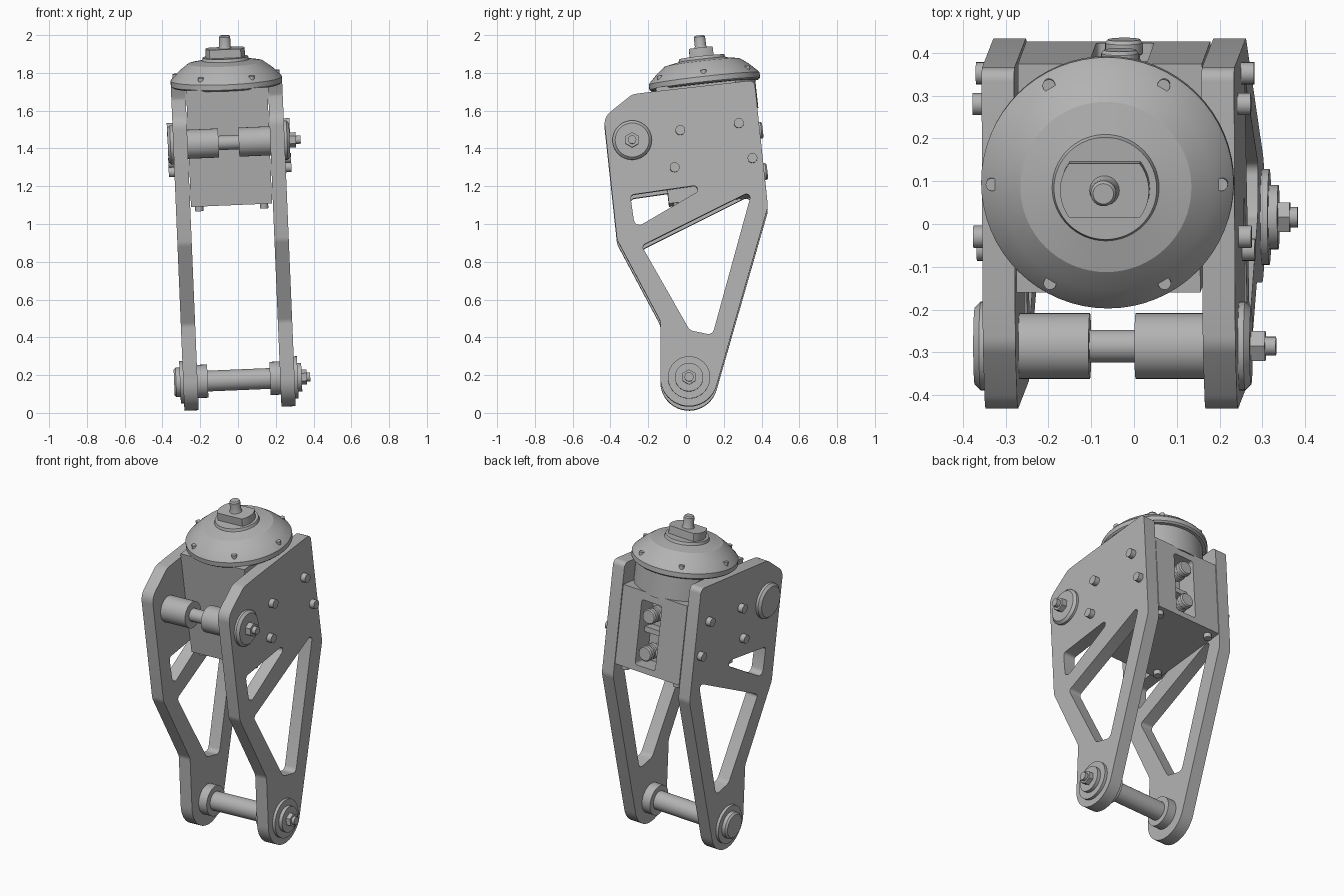
import bpy, bmesh
from math import radians, sin, cos, pi, tan, atan2
from mathutils import Matrix, Vector

if "Cube" in bpy.data.objects:
    bpy.data.objects.remove(bpy.data.objects["Cube"], do_unlink=True)

grey = bpy.data.materials.new("machined grey")
grey.use_nodes = True
grey.diffuse_color = (0.45, 0.45, 0.45, 1)
grey.node_tree.nodes["Principled BSDF"].inputs["Base Color"].default_value = grey.diffuse_color

# Frames: whole leg leans sideways, actuator also leans forward
LEG = Matrix.Rotation(radians(-2.4), 4, 'Y') @ Matrix.Translation((0.012, 0, 0))
MOTOR = LEG @ Matrix.Translation((0, 0.1, 1.735)) @ Matrix.Rotation(radians(6.4), 4, 'X')
ALONG_X = Matrix.Rotation(pi / 2, 4, 'Y')


def finish(obj):
    obj.data.materials.clear()
    obj.data.materials.append(grey)
    bpy.ops.object.select_all(action='DESELECT')
    obj.select_set(True)
    bpy.context.view_layer.objects.active = obj
    bpy.ops.object.shade_smooth_by_angle(angle=radians(25))
    return obj


def add_mesh(name, bm, matrix):
    bmesh.ops.recalc_face_normals(bm, faces=bm.faces)
    mesh = bpy.data.meshes.new(name)
    bm.to_mesh(mesh)
    bm.free()
    obj = bpy.data.objects.new(name, mesh)
    bpy.context.collection.objects.link(obj)
    obj.matrix_world = matrix
    return finish(obj)


def lathe(name, profile, matrix, sides=40):
    """Closed solid of revolution about z from (radius, height) pairs."""
    bm = bmesh.new()
    rings = [[bm.verts.new((r * cos(2 * pi * i / sides), r * sin(2 * pi * i / sides), h))
              for i in range(sides)] for r, h in profile]
    for a, b in zip(rings, rings[1:]):
        for i in range(sides):
            j = (i + 1) % sides
            bm.faces.new((a[i], a[j], b[j], b[i]))
    bm.faces.new(rings[0])
    bm.faces.new(rings[-1])
    return add_mesh(name, bm, matrix)


def rod(name, r, a, b, matrix, sides=32):
    return lathe(name, [(r, a), (r, b)], matrix, sides)


def prism(name, points, low, high, matrix):
    bm = bmesh.new()
    base = bm.faces.new([bm.verts.new((x, y, low)) for x, y in points])
    new = bmesh.ops.extrude_face_region(bm, geom=[base])["geom"]
    bmesh.ops.translate(bm, vec=(0, 0, high - low),
                        verts=[v for v in new if isinstance(v, bmesh.types.BMVert)])
    return add_mesh(name, bm, matrix)


def rounded(corners, steps=5):
    """Replace each (x, y, radius) corner with a fillet."""
    out = []
    for i, (x, y, r) in enumerate(corners):
        p = Vector((x, y))
        if r == 0:
            out.append(p)
            continue
        u = (Vector(corners[i - 1][:2]) - p).normalized()
        v = (Vector(corners[(i + 1) % len(corners)][:2]) - p).normalized()
        half = u.angle(v) / 2
        centre = p + (u + v).normalized() * (r / sin(half))
        a, b = p + u * (r / tan(half)) - centre, p + v * (r / tan(half)) - centre
        start = atan2(a.y, a.x)
        sweep = (atan2(b.y, b.x) - start + pi) % (2 * pi) - pi
        for k in range(steps + 1):
            t = start + sweep * k / steps
            out.append(centre + Vector((cos(t), sin(t))) * r)
    return out


# Side plates: rounded outline with two lightening windows
hub_y, hub_z, hub_r = 0.016, 0.175, 0.152
hub = [(hub_y + hub_r * cos(t), hub_z + hub_r * sin(t), 0)
       for t in (radians(-15 - 165 * k / 20) for k in range(21))]
outline = hub + [(-0.136, 0.475, 0.06), (-0.365, 0.905, 0.08), (-0.435, 1.555, 0.08),
                 (-0.285, 1.675, 0.08), (-0.19, 1.688, 0), (0.362, 1.75, 0.03),
                 (0.434, 1.08, 0.08)]
small_window = [(-0.295, 1.142, 0.02), (0.14, 1.205, 0.02), (-0.27, 0.965, 0.03)]
large_window = [(-0.235, 0.873, 0.02), (0.35, 1.165, 0.02), (0.14, 0.40, 0.03), (0.02, 0.425, 0.04)]
PLATE_AXES = Matrix(((0, 0, 1, 0), (1, 0, 0, 0), (0, 1, 0, 0), (0, 0, 0, 1)))


def side_plate(name, x):
    curve = bpy.data.curves.new(name, 'CURVE')
    curve.dimensions = '2D'
    curve.fill_mode = 'BOTH'
    curve.extrude = 0.038
    for loop in (outline, small_window, large_window):
        points = rounded(loop)
        spline = curve.splines.new('POLY')
        spline.points.add(len(points) - 1)
        for target, p in zip(spline.points, points):
            target.co = (p.x, p.y, 0, 1)
        spline.use_cyclic_u = True
    obj = bpy.data.objects.new(name, curve)
    bpy.context.collection.objects.link(obj)
    obj.matrix_world = LEG @ Matrix.Translation((x, 0, 0)) @ PLATE_AXES
    bpy.ops.object.select_all(action='DESELECT')
    obj.select_set(True)
    bpy.context.view_layer.objects.active = obj
    bpy.ops.object.convert(target='MESH')
    obj = bpy.context.view_layer.objects.active
    bm = bmesh.new()
    bm.from_mesh(obj.data)
    bmesh.ops.remove_doubles(bm, verts=bm.verts, dist=0.0002)
    bmesh.ops.recalc_face_normals(bm, faces=bm.faces)
    bm.to_mesh(obj.data)
    bm.free()
    finish(obj)


for side, label in ((-1, "right"), (1, "left")):
    side_plate(label + "_side_plate", side * 0.257)
    # Cap screws through the plate
    for n, (y, z) in enumerate(((-0.03, 1.485), (0.28, 1.522), (0.352, 1.337), (-0.06, 1.288))):
        at = LEG @ Matrix.Translation((0, y, z)) @ Matrix.Rotation(side * pi / 2, 4, 'Y')
        rod(f"{label}_plate_screw_{n}", 0.026, 0.28, 0.325, at, 20)

# Lower pivot
low = LEG @ Matrix.Translation((0, hub_y, hub_z)) @ ALONG_X
rod("lower_shaft", 0.055, -0.23, 0.23, low)
rod("lower_inner_collar_right", 0.088, -0.225, -0.165, low)
rod("lower_inner_collar_left", 0.088, 0.165, 0.225, low)
lathe("lower_cap_right", [(0.112, -0.28), (0.112, -0.312), (0.078, -0.312),
                          (0.078, -0.333), (0.068, -0.343)], low)
lathe("lower_cap_left", [(0.112, 0.28), (0.112, 0.312), (0.075, 0.312), (0.075, 0.333)], low)
rod("lower_nut", 0.04, 0.33, 0.36, low, 6)
rod("lower_bolt_tip", 0.024, 0.35, 0.378, low, 20)

# Upper pivot
high = LEG @ Matrix.Translation((0, -0.285, 1.432)) @ ALONG_X
rod("upper_shaft", 0.038, -0.23, 0.23, high)
rod("upper_spacer_right", 0.077, -0.222, -0.055, high)
rod("upper_spacer_left", 0.077, 0.052, 0.222, high)
lathe("upper_cap_right", [(0.104, -0.28), (0.104, -0.31), (0.09, -0.324)], high)
lathe("upper_cap_left", [(0.104, 0.28), (0.104, 0.308), (0.09, 0.322)], high)
rod("upper_nut", 0.04, 0.315, 0.355, high, 6)
rod("upper_bolt_tip", 0.022, 0.35, 0.38, high, 20)

# Actuator housing: box below, round-backed neck above
box = [(-0.215, -0.26), (0.215, -0.26), (0.215, 0.26), (-0.215, 0.26)]
housing = prism("actuator_housing", box, -0.61, -0.14, MOTOR)
back = [(0.268 * cos(t), 0.268 * sin(t)) for t in (radians(37 + 106 * k / 24) for k in range(25))]
prism("actuator_neck", box[:2] + back, -0.15, 0.01, MOTOR)

# Connector bay cut in the rear
bay = [(x, y, 0.015) for x, y in ((-0.05, -0.575), (0.085, -0.575), (0.085, -0.19), (-0.05, -0.19))]
cutter = prism("bay_cutter", [tuple(p) for p in rounded(bay)], -0.4, -0.14,
               MOTOR @ Matrix.Rotation(pi / 2, 4, 'X'))
cutter.hide_render = True
cut = housing.modifiers.new("bay", 'BOOLEAN')
cut.operation = 'DIFFERENCE'
cut.object = cutter
bpy.context.view_layer.objects.active = housing
bpy.ops.object.modifier_apply(modifier=cut.name)
bpy.data.objects.remove(cutter, do_unlink=True)
finish(housing)
for n, h in enumerate((-0.27, -0.49)):
    at = MOTOR @ Matrix.Translation((0.018, 0, h)) @ Matrix.Rotation(-pi / 2, 4, 'X')
    lathe(f"connector_{n}", [(0.03, 0.13), (0.03, 0.19), (0.044, 0.19), (0.044, 0.22), (0.038, 0.225),
                             (0.038, 0.24), (0.044, 0.245), (0.044, 0.27), (0.038, 0.278)], at, 24)
prism("connector_bridge", [(-0.05, 0.13), (0.085, 0.13), (0.085, 0.2), (-0.05, 0.2)],
      -0.395, -0.365, MOTOR)

# Screws under the housing
for sx in (-1, 1):
    for sy in (-1, 1):
        rod(f"base_screw_{sx}_{sy}", 0.022, -0.638, -0.6,
            MOTOR @ Matrix.Translation((sx * 0.172, sy * 0.215, 0)), 20)

# Dome, flatted nut and output pin
lathe("dome_cover", [(0.285, 0), (0.295, 0.008), (0.295, 0.036), (0.288, 0.046), (0.245, 0.088),
                     (0.2, 0.122), (0.125, 0.136), (0.12, 0.152)], MOTOR, 64)
flat = 0.072
arc = [(0.104 * cos(2 * pi * k / 48), 0.104 * sin(2 * pi * k / 48)) for k in range(48)]
nut = [(x, y) for x, y in arc if abs(y) < flat]
prism("dome_nut", nut, 0.15, 0.198, MOTOR)
lathe("output_pin", [(0.038, 0.19), (0.03, 0.21), (0.03, 0.258), (0.024, 0.266)], MOTOR, 24)
for n in range(6):
    at = MOTOR @ Matrix.Rotation(n * pi / 3, 4, 'Z') @ Matrix.Translation((0.268, 0, 0))
    rod(f"dome_screw_{n}", 0.015, 0.05, 0.072, at, 16)
